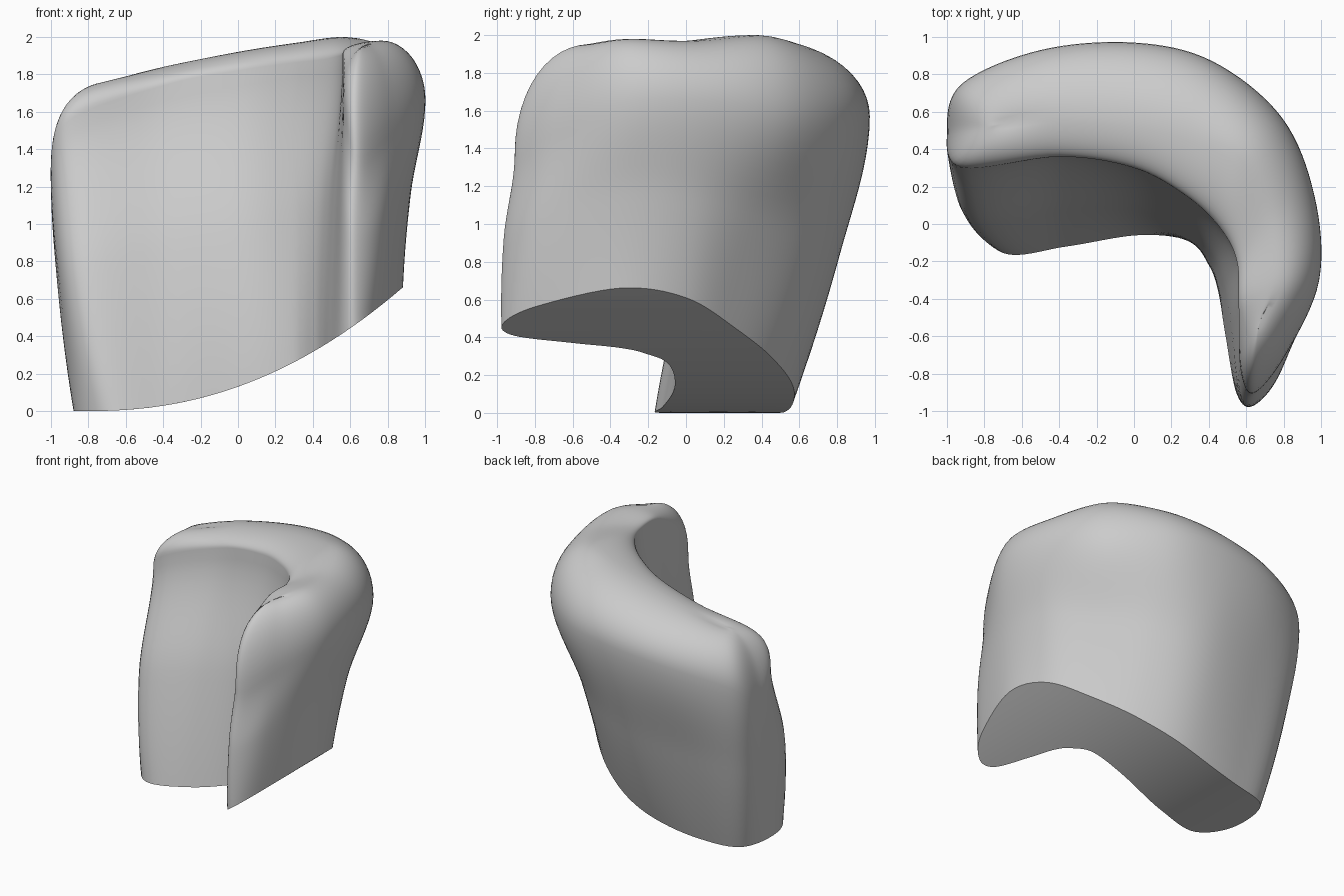
import bpy, bmesh, math
from mathutils import Vector

cube = bpy.data.objects.get("Cube")
if cube:
    bpy.data.objects.remove(cube, do_unlink=True)

STEPS = 8          # spline points per control point
HALF = 8           # control index of the front tip; index 17 is the other end
WALL_ROWS, TOP_ROWS, BASE_ROWS = 20, 12, 4

# Plan outline at the foot: outer side, front tip, inner side, left end
foot = [(-.82, .44), (-.5, .54), (0, .57), (.35, .46), (.62, .25), (.82, 0),
        (.88, -.35), (.76, -.8), (.64, -.97), (.55, -.91), (.49, -.6), (.45, -.36),
        (.4, -.22), (.29, -.09), (.02, -.06), (-.36, -.12), (-.7, -.155), (-.87, .08)]

# Outline halfway up the wall
waist = [(-.9, .62), (-.5, .76), (0, .81), (.37, .68), (.68, .39), (.88, .07),
         (.918, -.33), (.79, -.78), (.64, -.958), (.56, -.89), (.52, -.56), (.48, -.32),
         (.415, -.16), (.285, -.04), (.01, .075), (-.38, .08), (-.86, .02), (-.955, .29)]

# Outline where the wall starts to round over, with height
shoulder = [(-.92, .75, 1.4), (-.5, .93, 1.52), (0, .97, 1.58), (.42, .87, 1.6),
            (.79, .57, 1.61), (.965, .15, 1.65), (.99, -.3, 1.65), (.81, -.7, 1.48),
            (.64, -.905, 1.36), (.57, -.78, 1.64), (.56, -.45, 1.89), (.55, -.2, 1.9),
            (.46, -.02, 1.88), (.28, .15, 1.86), (0, .3, 1.82), (-.4, .36, 1.74),
            (-.92, .3, 1.54), (-1, .5, 1.22)]

# Crest line along the top, left end to tip, then the left end itself
crest = [(-.66, .54, 1.765), (-.42, .57, 1.835), (0, .55, 1.92), (.32, .48, 1.97),
         (.56, .36, 2), (.72, .02, 1.97), (.77, -.3, 1.98), (.69, -.48, 1.955),
         (.67, -.52, 1.95)]
crest = crest + crest[-2::-1] + [(-.72, .53, 1.755)]


def base_z(x):
    return .212 * max(x + .8, 0) ** 2.19


def on_base(p):
    return Vector((p.x, p.y, base_z(p.x)))


def closed_spline(points):
    """Smooth closed curve through the control points."""
    pts = [Vector((*p, 0)[:3]) for p in points]
    n, out = len(pts), []
    for i in range(n):
        a, b, c, d = (pts[(i + j) % n] for j in (-1, 0, 1, 2))
        for k in range(STEPS):
            t = k / STEPS
            out.append(b + (c - a) * t / 2 + (2 * a - 5 * b + 4 * c - d) * t * t / 2
                       + (3 * b - a - 3 * c + d) * t ** 3 / 2)
    return out


def wall_point(a, w, b, t):
    """Foot to waist to shoulder, arriving upright at the shoulder."""
    slope = (b - a) / 2
    u = 2 * t
    if u < 1:
        start = 2 * (w - a) - slope
        p = a + start * u + (w - a - start) * u * u
    else:
        u -= 1
        p = (w + slope * u + (3 * (b - w) - 2 * slope) * u * u
             + (slope - 2 * (b - w)) * u ** 3)
    p.z = a.z + (b.z - a.z) * t
    return p


low = [on_base(p) for p in closed_spline(foot)]
mid = closed_spline(waist)
high = closed_spline(shoulder)
top = closed_spline(crest)
count = len(low)
facing = [(2 * HALF * STEPS - i) % count for i in range(count)]

rings = []
# Underside, from its centre line out to the edge
for r in range(BASE_ROWS):
    f = r / BASE_ROWS
    rings.append([on_base(((low[i] + low[facing[i]]) / 2).lerp(low[i], f))
                  for i in range(count)])
# Leaning wall
for r in range(WALL_ROWS):
    rings.append([wall_point(a, w, b, r / WALL_ROWS)
                  for a, w, b in zip(low, mid, high)])
# Rounded top, closing on the crest line
for r in range(TOP_ROWS + 1):
    angle = r / TOP_ROWS * math.pi / 2
    ring = []
    for a, b in zip(high, top):
        p = a.lerp(b, 1 - math.cos(angle))
        p.z = a.z + (b.z - a.z) * math.sin(angle)
        ring.append(p)
    rings.append(ring)

bm = bmesh.new()
rows = [[bm.verts.new(p) for p in ring] for ring in rings]
for lower, upper in zip(rows, rows[1:]):
    for i in range(count):
        j = (i + 1) % count
        bm.faces.new((lower[i], lower[j], upper[j], upper[i]))
bmesh.ops.remove_doubles(bm, verts=bm.verts, dist=.0005)
bmesh.ops.recalc_face_normals(bm, faces=bm.faces)

mesh = bpy.data.meshes.new("curved_shell")
bm.to_mesh(mesh)
bm.free()
shell = bpy.data.objects.new("curved_shell", mesh)
bpy.context.collection.objects.link(shell)

# Single grey finish
grey = bpy.data.materials.new("light_grey")
grey.use_nodes = True
grey.diffuse_color = (.6, .6, .6, 1)
grey.node_tree.nodes["Principled BSDF"].inputs["Base Color"].default_value = (.6, .6, .6, 1)
mesh.materials.append(grey)

bpy.ops.object.select_all(action='DESELECT')
shell.select_set(True)
bpy.context.view_layer.objects.active = shell
bpy.ops.object.shade_smooth_by_angle(angle=math.radians(35))
